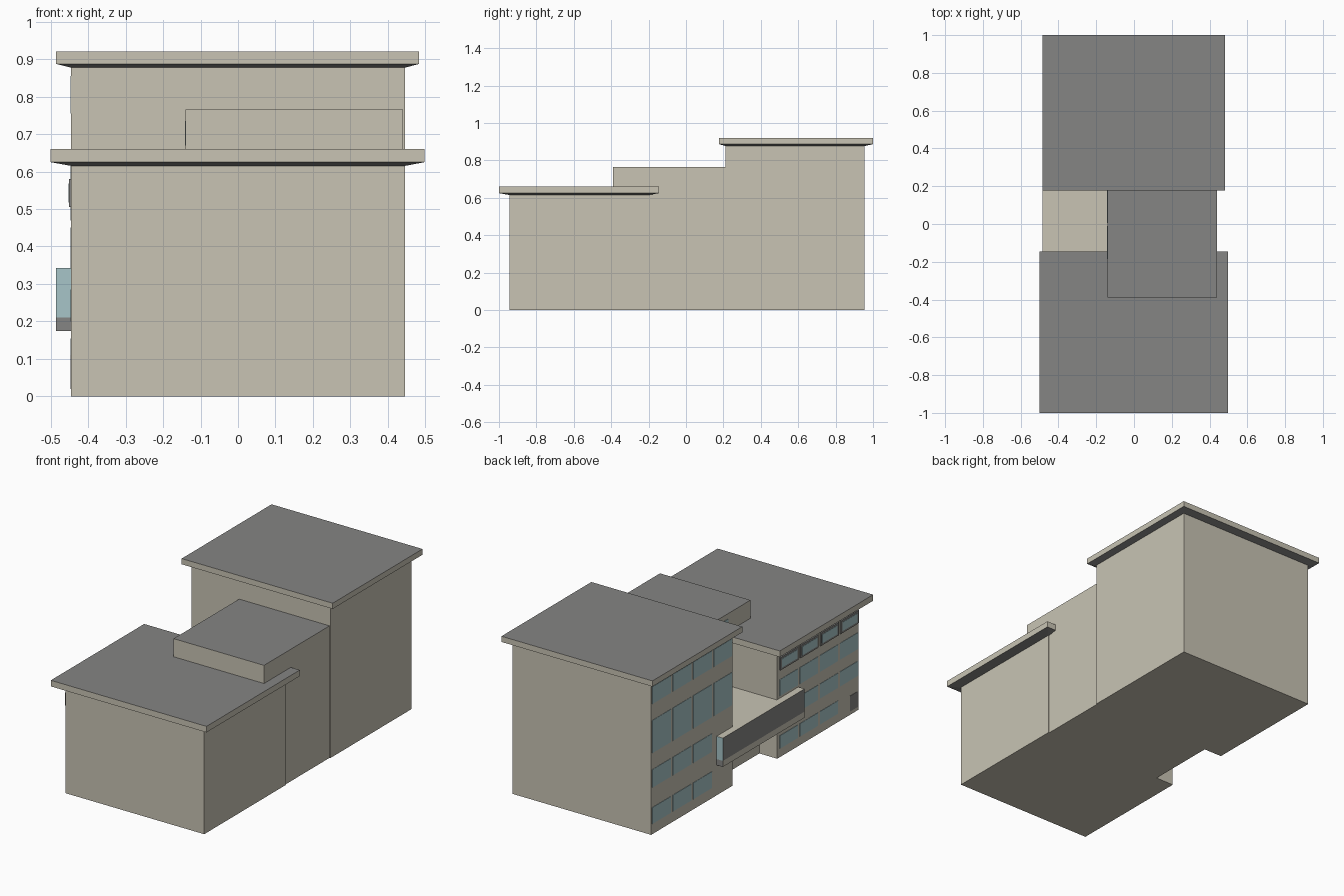
import bpy, bmesh

if "Cube" in bpy.data.objects:
    bpy.data.objects.remove(bpy.data.objects["Cube"])


def material(name, rgb):
    m = bpy.data.materials.new(name)
    m.diffuse_color = (*rgb, 1)
    m.use_nodes = True
    m.node_tree.nodes["Principled BSDF"].inputs["Base Color"].default_value = m.diffuse_color
    return m


BEIGE = material("beige wall", (0.58, 0.55, 0.455))
GRAY = material("gray roof", (0.235, 0.235, 0.23))
GLASS = material("blue glass", (0.385, 0.555, 0.58))
MATS = [BEIGE, GRAY, GLASS]


def loft(name, rings, rule):
    """Stack of rectangles (x0, x1, y0, y1, z); rule(normal, centre) picks the colour."""
    bm = bmesh.new()
    loops = [[bm.verts.new(p) for p in ((a, c, z), (b, c, z), (b, d, z), (a, d, z))]
             for a, b, c, d, z in rings]
    bm.faces.new(loops[0][::-1])
    bm.faces.new(loops[-1])
    for lo, hi in zip(loops, loops[1:]):
        for i in range(4):
            j = (i + 1) % 4
            bm.faces.new((lo[i], lo[j], hi[j], hi[i]))
    bm.normal_update()
    for f in bm.faces:
        f.material_index = rule(f.normal, f.calc_center_median())
    me = bpy.data.meshes.new(name)
    bm.to_mesh(me)
    bm.free()
    for m in MATS:
        me.materials.append(m)
    ob = bpy.data.objects.new(name, me)
    bpy.context.collection.objects.link(ob)
    return ob


def box(name, x, y, z, rule=lambda n, c: 0):
    return loft(name, [(*x, *y, z[0]), (*x, *y, z[1])], rule)


def roof(name, wall, slab, z):
    # gray top and sloped soffit, beige fascia
    loft(name, [(*wall, z[0]), (*slab, z[1]), (*slab, z[2])],
         lambda n, c: 1 if abs(n.z) > 0.05 else 0)


# Front wing and rear wing with overhanging roofs
box("front_wing", (-0.445, 0.445), (-0.945, -0.2), (0, 0.616))
roof("front_roof", (-0.445, 0.445, -0.945, -0.2), (-0.5, 0.498, -1, -0.145),
     (0.615, 0.625, 0.66))
box("rear_wing", (-0.445, 0.445), (0.21, 0.955), (0, 0.878))
roof("rear_roof", (-0.445, 0.445, 0.21, 0.955), (-0.485, 0.483, 0.177, 1),
     (0.877, 0.887, 0.92))

# Middle block: tower with gray top, plus recessed ground floor and terrace
top_gray = lambda n, c: 1 if n.z > 0.5 else 0
box("middle_tower", (-0.14, 0.44), (-0.2, 0.21), (0, 0.765), top_gray)
box("middle_tower_overlap", (-0.14, 0.44), (-0.39, -0.2), (0.655, 0.765), top_gray)
box("recessed_ground_floor", (-0.33, -0.14), (-0.2, 0.21), (0, 0.18))
box("terrace", (-0.445, -0.14), (-0.2, 0.21), (0.175, 0.34))

# Projecting gallery: glazed ends, gray panel, base band
box("gallery", (-0.485, -0.445), (-0.393, 0.355), (0.21, 0.342),
    lambda n, c: 2 if abs(n.y) > 0.5 else (1 if n.x < -0.5 else 0))
box("gallery_base", (-0.485, -0.445), (-0.393, 0.355), (0.175, 0.21),
    lambda n, c: 1 if abs(n.y) > 0.5 else 0)


def plate(name, y, z, idx, x=-0.445, t=0.002):
    box(name, (x - t, x), y, z, lambda n, c: idx)


# Rear wing windows: four columns from the back corner, lowest rows stop at gallery
for r, (z, cols) in enumerate([((0.06, 0.155), 3), ((0.27, 0.375), 3),
                               ((0.47, 0.66), 4), ((0.755, 0.855), 4)]):
    for c in range(cols):
        y1 = 0.945 - c * 0.187
        plate(f"rear_window_{r}_{c}", (y1 - 0.17, y1), z, 2)

# Front wing windows; the top row has protruding gray frames
for c in range(4):
    y1 = -0.222 - c * 0.184
    y0 = y1 - 0.165
    plate(f"window_frame_{c}", (y0, y1), (0.505, 0.58), 1, t=0.006)
    plate(f"framed_window_{c}", (y0 + 0.013, y1 - 0.013), (0.517, 0.568), 2, t=0.0075)
    plate(f"upper_window_{c}", (y0, y1), (0.355, 0.45), 2)
    if c > 0:
        plate(f"middle_window_{c}", (y0, y1), (0.2, 0.285), 2)
    if c < 3:
        plate(f"lower_window_{c}", (y0, y1), (0.05, 0.125), 2)
plate("side_door", (-0.935, -0.865), (0.02, 0.11), 1)

# Windows of the tower above the terrace
for c in range(2):
    y0 = -0.185 + c * 0.19
    plate(f"tower_window_{c}", (y0, y0 + 0.175), (0.67, 0.735), 2, x=-0.14)
    plate(f"terrace_window_{c}", (y0, y0 + 0.175), (0.42, 0.56), 2, x=-0.14)
